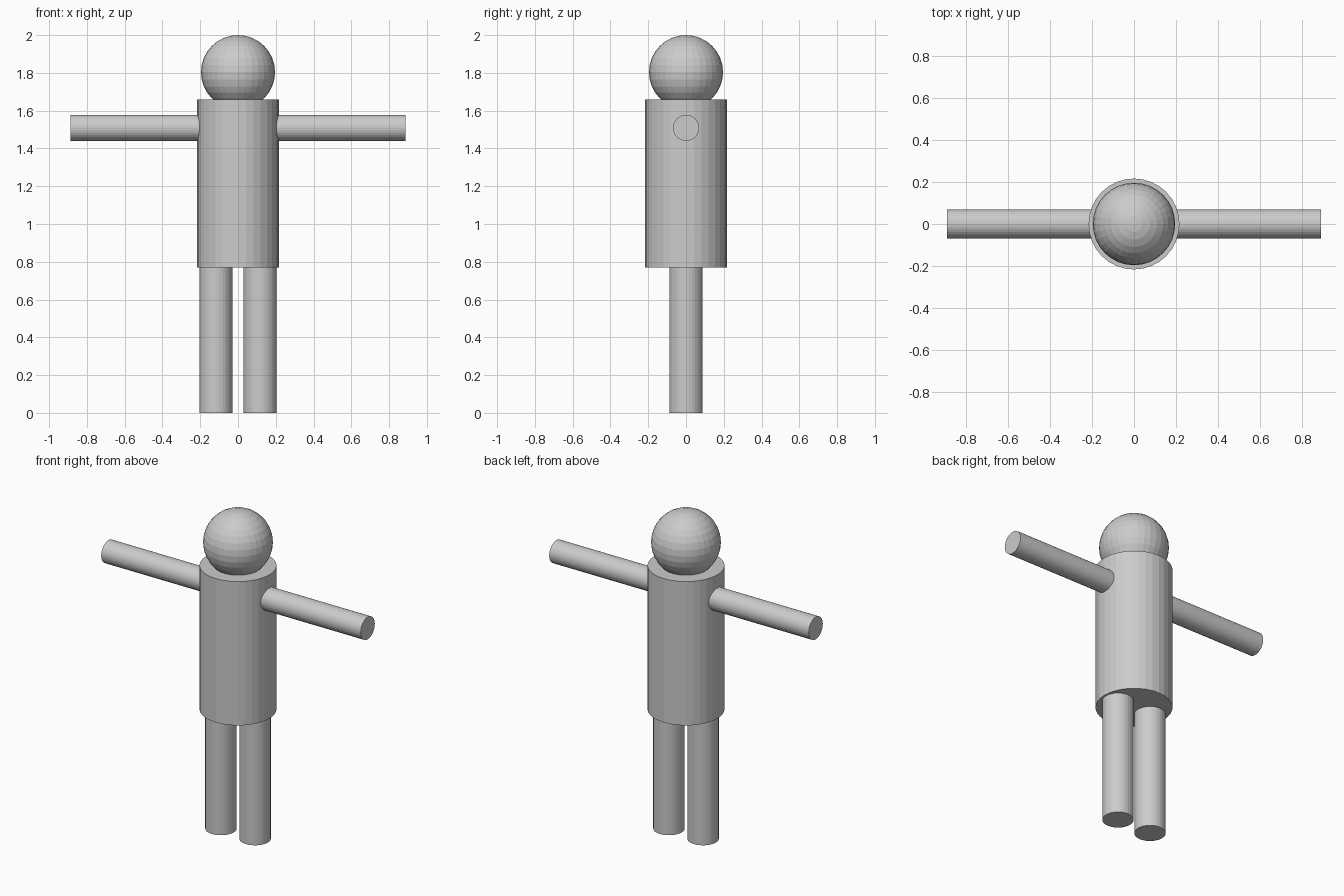
import bpy
from math import pi

if "Cube" in bpy.data.objects:
    bpy.data.objects.remove(bpy.data.objects["Cube"])


def cylinder(name, radius, length, location, rotation=(0, 0, 0)):
    bpy.ops.mesh.primitive_cylinder_add(vertices=32, radius=radius, depth=length,
                                        location=location, rotation=rotation)
    bpy.context.object.name = name


# Head, sunk slightly into the torso
bpy.ops.mesh.primitive_uv_sphere_add(segments=32, ring_count=16, radius=0.196,
                                     location=(0, 0, 1.804))
bpy.context.object.name = "head"

# Torso
cylinder("torso", 0.216, 0.89, (0, 0, 1.215))

# Arms and legs, one pair per side
for side, sign in (("left", 1), ("right", -1)):
    arm_inner, arm_outer = 0.18, 0.888
    cylinder(side + "_arm", 0.069, arm_outer - arm_inner,
             (sign * (arm_inner + arm_outer) / 2, 0, 1.509), (0, pi / 2, 0))
    cylinder(side + "_leg", 0.088, 0.79, (sign * 0.117, 0, 0.395))
